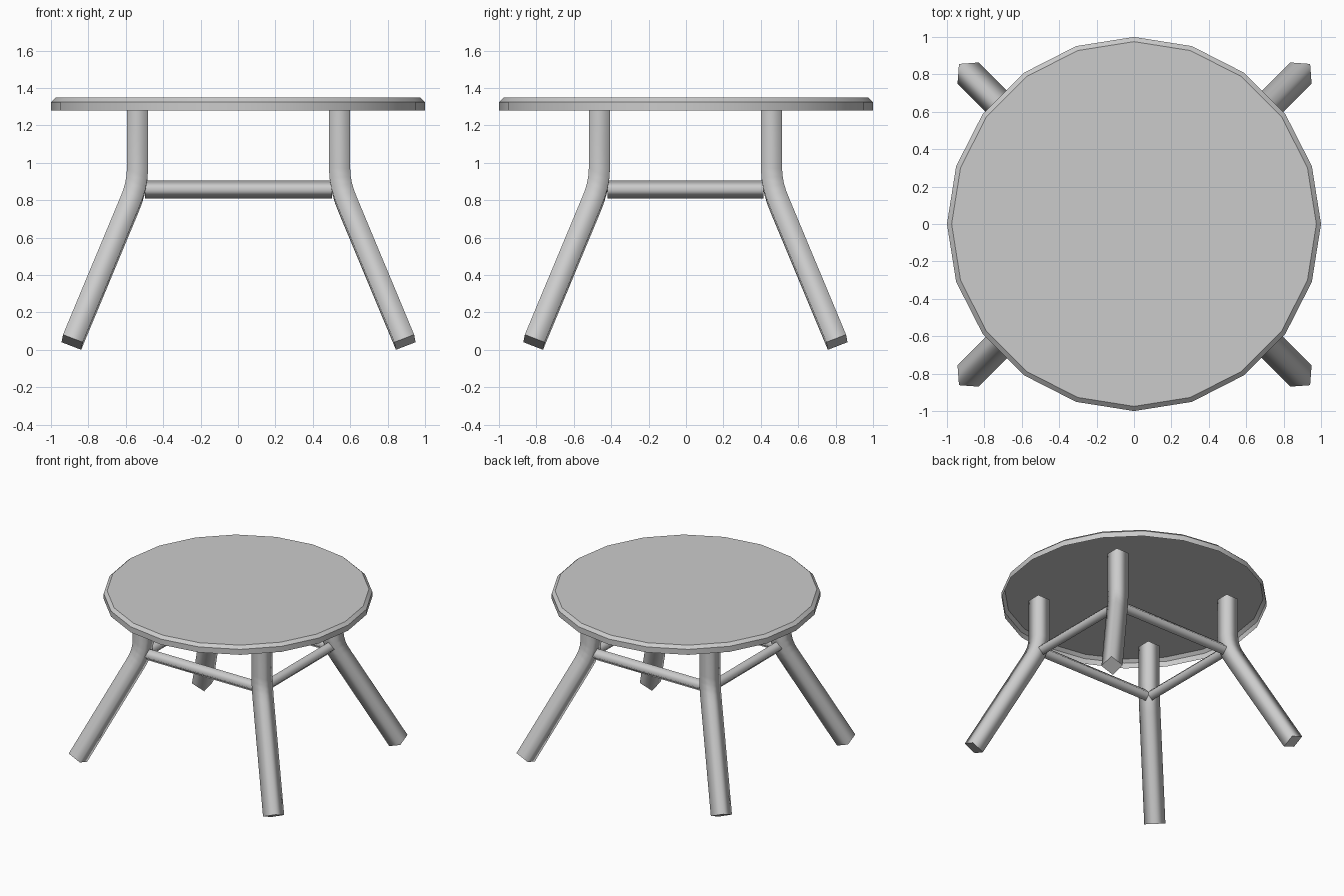
import bpy, bmesh, math
from mathutils import Vector

cube = bpy.data.objects.get("Cube")
if cube:
    bpy.data.objects.remove(cube, do_unlink=True)

# One plain grey for the whole table
grey = bpy.data.materials.new("plain_grey")
grey.use_nodes = True
grey.diffuse_color = (0.6, 0.6, 0.6, 1)
grey.node_tree.nodes["Principled BSDF"].inputs["Base Color"].default_value = (0.6, 0.6, 0.6, 1)


def loft(name, rings, close_start=True):
    """Skin equal rings of points; smooth sides, flat sharp-edged caps."""
    bm = bmesh.new()
    loops = [[bm.verts.new(p) for p in ring] for ring in rings]
    n = len(loops[0])
    for a, b in zip(loops, loops[1:]):
        for i in range(n):
            j = (i + 1) % n
            bm.faces.new((a[i], a[j], b[j], b[i])).smooth = True
    for cap in ([loops[0]] if close_start else []) + [loops[-1]]:
        for edge in bm.faces.new(cap).edges:
            edge.smooth = False
    bmesh.ops.recalc_face_normals(bm, faces=bm.faces)
    mesh = bpy.data.meshes.new(name)
    bm.to_mesh(mesh)
    bm.free()
    mesh.materials.append(grey)
    obj = bpy.data.objects.new(name, mesh)
    bpy.context.collection.objects.link(obj)
    return obj


def four_sided_tube(name, path, radius, side):
    """Sweep a square, standing on its corner, along a planar path."""
    path = [Vector(p) for p in path]
    side = Vector(side).normalized()
    rings = []
    for i, p in enumerate(path):
        along = (path[min(i + 1, len(path) - 1)] - path[max(i - 1, 0)]).normalized()
        up = side.cross(along)
        rings.append([p + radius * d for d in (side, up, -side, -up)])
    return loft(name, rings)


# Round top: a hollow shell, open underneath, with a chamfered upper rim
SIDES = 20
rim = [(1.0, 1.28), (1.0, 1.325), (0.975, 1.348)]
top = loft("table_top", [[(r * math.cos(math.tau * i / SIDES),
                           r * math.sin(math.tau * i / SIDES), z)
                          for i in range(SIDES)] for r, z in rim], close_start=False)
for edge in top.data.edges:
    heights = [top.data.vertices[v].co.z for v in edge.vertices]
    if abs(heights[0] - heights[1]) < 0.001:
        edge.use_edge_sharp = True

# Bent legs splaying out along the diagonals: (outward shift, height)
CX, CY = 0.003, -0.003
bend = [(0, 1.3), (0, 0.97), (0.004, 0.915), (0.013, 0.865),
        (0.028, 0.815), (0.048, 0.765), (0.35, 0.041)]
for fb, sy in (("front", -1), ("back", 1)):
    for lr, sx in (("right", -1), ("left", 1)):
        four_sided_tube(f"{fb}_{lr}_leg",
                        [(CX + sx * (0.54 + t), CY + sy * (0.46 + t), z) for t, z in bend],
                        0.08, (-sy, sx, 0))

# Stretchers butting against the inner faces of the legs
X, Y, Z, R = 0.535, 0.453, 0.858, 0.048
END = 0.035
for name, s in (("front", -1), ("back", 1)):
    four_sided_tube(f"{name}_stretcher",
                    [(CX - X + END, CY + s * Y, Z), (CX + X - END, CY + s * Y, Z)],
                    R, (0, 1, 0))
for name, s in (("right", -1), ("left", 1)):
    four_sided_tube(f"{name}_stretcher",
                    [(CX + s * X, CY - Y + END, Z), (CX + s * X, CY + Y - END, Z)],
                    R, (1, 0, 0))
